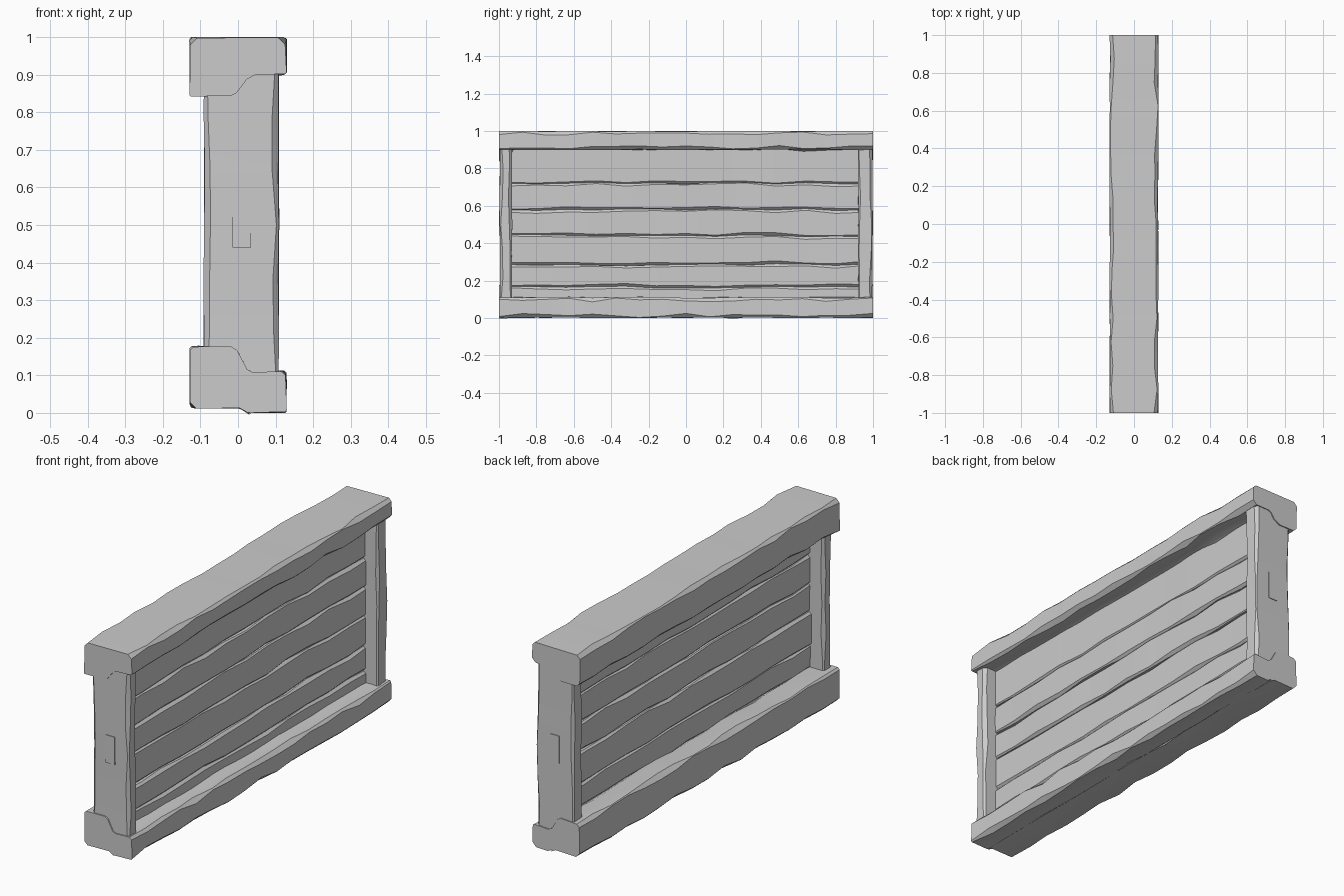
import bpy
import bmesh
import math
import random
from mathutils import Vector

random.seed(4)
if "Cube" in bpy.data.objects:
    bpy.data.objects.remove(bpy.data.objects["Cube"])

wood = bpy.data.materials.new("pale grey wood")
wood.use_nodes = True
GREY = (0.6, 0.6, 0.6, 1)
wood.diffuse_color = GREY
wood.node_tree.nodes["Principled BSDF"].inputs["Base Color"].default_value = GREY


def chamfered(profile, low, high):
    """Replace every corner by two points, cut back by a random amount."""
    ring = []
    for i, corner in enumerate(profile):
        cut = random.uniform(low, high)
        for other in (profile[i - 1], profile[(i + 1) % len(profile)]):
            ring.append(corner + (other - corner).normalized() * cut)
    return ring


def hewn_beam(name, sections, low, high):
    """Skin a list of (profile, placing function) into a worn timber."""
    bm = bmesh.new()
    rings = []
    for profile, place in sections:
        corners = [Vector(p) for p in profile]
        rings.append([bm.verts.new(place(p)) for p in chamfered(corners, low, high)])
    n = len(rings[0])
    for a, b in zip(rings, rings[1:]):
        for i in range(n):
            j = (i + 1) % n
            bm.faces.new((a[i], a[j], b[j], b[i]))
    bm.faces.new(rings[0])
    bm.faces.new(rings[-1])
    bmesh.ops.recalc_face_normals(bm, faces=bm.faces)
    mesh = bpy.data.meshes.new(name)
    bm.to_mesh(mesh)
    bm.free()
    mesh.materials.append(wood)
    obj = bpy.data.objects.new(name, mesh)
    bpy.context.collection.objects.link(obj)
    bpy.ops.object.select_all(action="DESELECT")
    bpy.context.view_layer.objects.active = obj
    obj.select_set(True)
    bpy.ops.object.shade_smooth_by_angle(angle=math.radians(40))


def along_y(y):
    return lambda p: (p.x, y, p.y)


def along_z(z):
    return lambda p: (p.x, p.y, z)


def stations(start, end, count):
    return [start + (end - start) * i / count for i in range(count + 1)]


def wobble(amount):
    return random.uniform(-amount, amount)


# Rails: the left-hand lip hangs further over the posts than the other
TOP = [(-0.127, 0.845), (-0.127, 1), (0.127, 1), (0.127, 0.9), (0.03, 0.9), (-0.01, 0.845)]
BOTTOM = [(-0.127, 0.175), (-0.01, 0.175), (0.03, 0.11), (0.127, 0.11), (0.127, 0), (0.03, 0), (0.02, 0.015), (-0.127, 0.015)]
for name, profile in (("top_rail", TOP), ("bottom_rail", BOTTOM)):
    sections = []
    for y in stations(-1, 1, 16):
        worn = [(x + wobble(0.003), min(1, max(0, z + wobble(0.004)))) for x, z in profile]
        sections.append((worn, along_y(y)))
    hewn_beam(name, sections, 0.002, 0.022)

# End posts
for name, inner, outer in (("front_post", -0.93, -0.995), ("back_post", 0.92, 0.995)):
    outline = [(-0.09, inner), (0.108, inner), (0.108, outer), (-0.09, outer)]
    sections = []
    for z in stations(0.06, 0.94, 6):
        worn = [(x + wobble(0.002), y + wobble(0.002)) for x, y in outline]
        sections.append((worn, along_z(z)))
    hewn_beam(name, sections, 0.004, 0.018)

# Infill planks share wavy seams
ys = stations(-0.96, 0.96, 12)
seams = [0.08, 0.165, 0.285, 0.44, 0.58, 0.72, 0.93]
waves = [[z + wobble(0.006) for y in ys] for z in seams]
for k in range(len(seams) - 1):
    shift = wobble(0.004)
    sections = []
    for y, low, high in zip(ys, waves[k], waves[k + 1]):
        left, right = -0.018 + shift + wobble(0.004), 0.042 + shift + wobble(0.004)
        sections.append(([(left, low), (left, high), (right, high), (right, low)], along_y(y)))
    hewn_beam("plank_%d" % (k + 1), sections, 0.003, 0.016)

# Tenon of the middle plank, just proud of the end posts
for name, y in (("front_tenon", -0.994), ("back_tenon", 0.994)):
    block = [(-0.015, 0.44), (-0.015, 0.575), (0.035, 0.575), (0.035, 0.44)]
    hewn_beam(name, [(block, along_y(y * 0.97)), (block, along_y(y * 1.005))], 0.001, 0.002)
